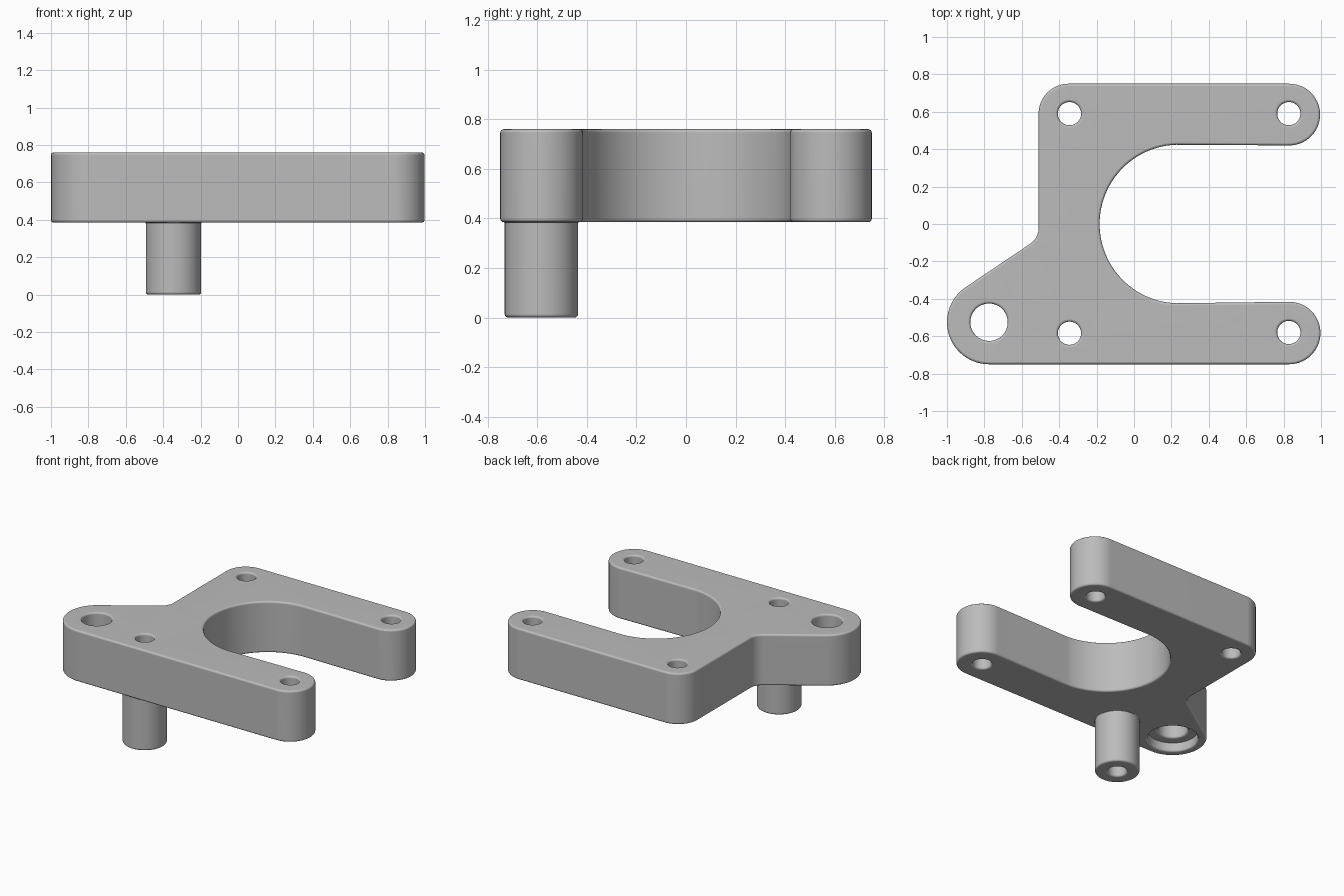
import bpy, bmesh, math
from mathutils import Vector

if "Cube" in bpy.data.objects:
    bpy.data.objects.remove(bpy.data.objects["Cube"])

Z0, Z1, R = 0.385, 0.76, 0.014   # plate bottom, plate top, edge rounding
SEG = 4


def arc(cx, cy, r, a0, a1, n):
    """Points on an arc, angles in degrees."""
    out = []
    for i in range(n + 1):
        a = math.radians(a0 + (a1 - a0) * i / n)
        out.append(Vector((cx + r * math.cos(a), cy + r * math.sin(a))))
    return out


def hole(cx, cy, r):
    """Clockwise circle, so that its left side is solid material."""
    return arc(cx, cy, r, 360, 0, 48)[:-1]


def quarter(cd, cz, a0, a1, r=R):
    """Rounded corner of a wall section as (inset, height) pairs."""
    return [tuple(p) for p in arc(cd, cz, r, a0, a1, SEG)]


def inset(loop, d):
    """Move a closed loop towards the material by d."""
    res = []
    for i, p in enumerate(loop):
        e1 = (p - loop[i - 1]).normalized()
        e2 = (loop[(i + 1) % len(loop)] - p).normalized()
        n = Vector((-e1.y - e2.y, e1.x + e2.x)).normalized()
        res.append(p + n * (d / max(0.5, n.dot(Vector((-e1.y, e1.x))))))
    return res


def wall(bm, loop, section):
    """Sweep a section along a loop; return bottom and top edge rings."""
    rings = [[bm.verts.new((p.x, p.y, z)) for p in inset(loop, d)] for d, z in section]
    n = len(loop)
    for a, b in zip(rings, rings[1:]):
        for i in range(n):
            j = (i + 1) % n
            bm.faces.new((a[i], a[j], b[j], b[i]))
    return [[bm.edges.get((r[i], r[(i + 1) % n])) for i in range(n)]
            for r in (rings[0], rings[-1])]


# Plate outline, counter-clockwise
outline = (
    arc(-0.775, -0.525, 0.225, 123.7, 270, 24)      # lug
    + arc(0.83, -0.583, 0.167, -90, 90, 28)         # front arm tip
    + arc(0.24, 0.0, 0.424, 268, 92, 48)            # round throat
    + arc(0.83, 0.585, 0.165, -90, 90, 28)          # back arm tip
    + arc(-0.35, 0.59, 0.16, 90, 180, 14)           # back corner
    + arc(-0.61, -0.022, 0.10, 0, -56.3, 10)        # inner fillet by the lug
)

top_round = quarter(R, Z1 - R, 180, 90)
low_round = quarter(R, Z0 + R, 270, 180)
plain = low_round + top_round

# Lug hole with a counterbore underneath
bore = 0.067
lug = ([(d + bore, z) for d, z in low_round] + [(bore, Z0 + 0.065)]
       + quarter(R, Z0 + 0.065 + R, 270, 180) + top_round)

# Hollow peg: out of the plate, down, round the foot and up its bore
hr, pr = 0.062, 0.148
wallt = pr - hr
peg = (quarter(wallt + 0.005, Z0 - 0.005, 90, 180, 0.005)
       + quarter(wallt - R, R, 0, -90)
       + quarter(R, R, 270, 180) + top_round)

walls = [(outline, plain), (hole(-0.775, -0.525, 0.1), lug), (hole(-0.345, -0.584, hr), peg)]
walls += [(hole(x, y, hr), plain) for x, y in ((-0.345, 0.59), (0.828, 0.59), (0.828, -0.58))]

bm = bmesh.new()
bottom, top = [], []
for loop, section in walls:
    lo, hi = wall(bm, loop, section)
    bottom += lo
    top += hi
# Flat faces of the plate
for ring, nz in ((bottom, -1), (top, 1)):
    bmesh.ops.triangle_fill(bm, edges=ring, use_beauty=True, normal=(0, 0, nz))
bmesh.ops.recalc_face_normals(bm, faces=bm.faces)

me = bpy.data.meshes.new("bracket_plate")
bm.to_mesh(me)
bm.free()
ob = bpy.data.objects.new("bracket_plate", me)
bpy.context.collection.objects.link(ob)

grey = bpy.data.materials.new("plain grey")
grey.diffuse_color = (0.5, 0.5, 0.5, 1)
grey.use_nodes = True
grey.node_tree.nodes["Principled BSDF"].inputs["Base Color"].default_value = grey.diffuse_color
me.materials.append(grey)

bpy.context.view_layer.objects.active = ob
ob.select_set(True)
bpy.ops.object.shade_smooth_by_angle(angle=math.radians(40))
wn = ob.modifiers.new("even shading", 'WEIGHTED_NORMAL')
wn.keep_sharp = True
